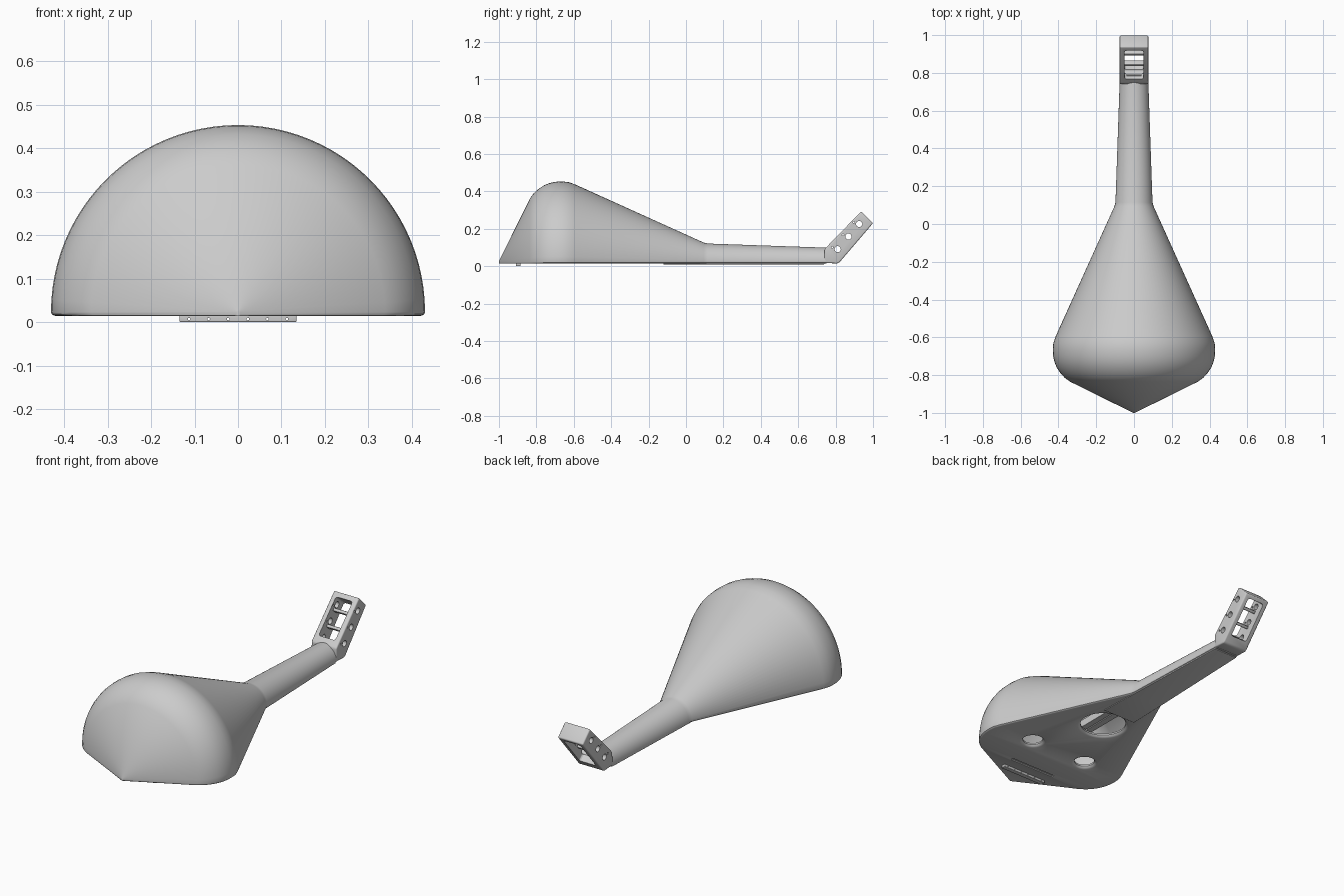
import bpy
import bmesh
from math import sin, cos, pi, atan2
from mathutils import Matrix, Vector

cube = bpy.data.objects.get("Cube")
if cube:
    bpy.data.objects.remove(cube, do_unlink=True)

grey = bpy.data.materials.new("plain grey")
grey.use_nodes = True
grey.diffuse_color = (0.6, 0.6, 0.6, 1)
grey.node_tree.nodes["Principled BSDF"].inputs["Base Color"].default_value = grey.diffuse_color


def finish(name, bm):
    bmesh.ops.recalc_face_normals(bm, faces=bm.faces)
    mesh = bpy.data.meshes.new(name)
    bm.to_mesh(mesh)
    bm.free()
    mesh.materials.append(grey)
    obj = bpy.data.objects.new(name, mesh)
    bpy.context.collection.objects.link(obj)
    return obj


def activate(obj):
    bpy.ops.object.select_all(action='DESELECT')
    obj.select_set(True)
    bpy.context.view_layer.objects.active = obj


def smooth(obj):
    activate(obj)
    bpy.ops.object.shade_smooth_by_angle(angle=pi / 6)


def cut(obj, cutter):
    mod = obj.modifiers.new("cut", 'BOOLEAN')
    mod.object, mod.operation, mod.solver = cutter, 'DIFFERENCE', 'EXACT'
    activate(obj)
    bpy.ops.object.modifier_apply(modifier=mod.name)
    bpy.data.objects.remove(cutter, do_unlink=True)


def bevel(obj, width):
    mod = obj.modifiers.new("bevel", 'BEVEL')
    mod.width, mod.segments = width, 3
    activate(obj)
    bpy.ops.object.modifier_apply(modifier=mod.name)


def loft(name, rings):
    """Skin closed rings of points and cap both ends."""
    bm = bmesh.new()
    rows = [[bm.verts.new(p) for p in ring] for ring in rings]
    n = len(rows[0])
    for a, b in zip(rows, rows[1:]):
        for i in range(n):
            j = (i + 1) % n
            bm.faces.new((a[i], a[j], b[j], b[i]))
    bm.faces.new(rows[0])
    bm.faces.new(rows[-1])
    return finish(name, bm)


def box(name, size, centre, turn=0):
    bm = bmesh.new()
    m = Matrix.Translation(centre) @ Matrix.Rotation(turn, 4, 'X') @ Matrix.Diagonal((*size, 1))
    bmesh.ops.create_cube(bm, size=1, matrix=m)
    return finish(name, bm)


def rod(name, radius, depth, centre, axis, sides=24):
    bm = bmesh.new()
    m = Matrix.Translation(centre) @ Matrix.Rotation(pi / 2, 4, axis)
    bmesh.ops.create_cone(bm, cap_ends=True, segments=sides, radius1=radius,
                          radius2=radius, depth=depth, matrix=m)
    return finish(name, bm)


def half_ring(y, r, base, floor):
    """Half-round section with softly rounded lower corners."""
    c = min(0.012, r * 0.3)
    pts = [(r * cos(pi * i / 48), y, base + r * sin(pi * i / 48)) for i in range(49)]
    arc = [(r - c * (1 - cos(a)), base - (base - floor) * sin(a)) for a in (pi / 6, pi / 3, pi / 2)]
    pts += [(-x, y, z) for x, z in arc] + [(x, y, z) for x, z in reversed(arc)]
    return pts


# Hollow half-round body with a slim neck
profile = [(-1, .004), (-.835, .338), (-.815, .366), (-.79, .389), (-.76, .409), (-.73, .421),
           (-.70, .428), (-.665, .430), (-.63, .427), (-.595, .415), (.095, .103),
           (.115, .098), (.75, .076)]
body = loft("body_and_neck", [half_ring(y, r, .023, .014) for y, r in profile])
hollow = [(-.955, .02)] + [(y, r - .02) for y, r in profile[1:-3]] + [(.03, .09)]
cut(body, loft("hollow", [half_ring(y, r, .042, .034) for y, r in hollow]))

# Round sound holes with flared lips
for x, y, r in ((0, -.25, .118), (.175, -.61, .052), (-.175, -.61, .052)):
    lip = [(r + .015, .005), (r + .015, .014), (r + .006, .018), (r, .025), (r, .06)]
    cut(body, loft("hole", [[(x + q * cos(pi * i / 24), y + q * sin(pi * i / 24), z)
                             for i in range(48)] for q, z in lip]))

# Shallow slot across the soundboard
cut(body, box("slot", (.28, .016, .02), (0, -.82, .01)))
smooth(body)

# Long brace inside the body
for x in (-.02, .02):
    box("inner_brace", (.034, .95, .04), (x, -.4, .07))

# Flat fingerboard under the neck
finger = loft("fingerboard", [[(-w, y, .010), (w, y, .010), (w, y, .020), (-w, y, .020)]
                              for y, w in ((-.12, .1), (.1, .094), (.74, .072))])
bevel(finger, .002)
smooth(finger)

# String holder bar with six string holes
holder = box("string_holder", (.27, .026, .018), (0, -.897, .009))
bevel(holder, .003)
for i in range(6):
    cut(holder, rod("string_hole", .003, .1, (-.1125 + .045 * i, -.897, .007), 'X', 12))
smooth(holder)

# Angled head, opened by a long window
side = [(.74, .018), (.81, .014), (.822, .022), (1.0, .23), (.937, .293), (.752, .103), (.74, .09)]
head = loft("head", [[(x, y, z) for y, z in side] for x in (-.076, .076)])
bevel(head, .007)
tilt = atan2(.208, .178)
along = Vector((0, cos(tilt), sin(tilt)))
across = Vector((0, -sin(tilt), cos(tilt)))
start = Vector((0, .787, .063))
window = box("window", (.1, .215, .3), start + along * .137, tilt)
bevel(window, .012)
cut(head, window)

# Peg holes with small string holes beside them
for i in range(3):
    peg = start + along * (.037 + .0885 * i)
    cut(head, rod("peg_hole", .0165, .4, peg, 'Y'))
    cut(head, rod("pin_hole", .005, .4, peg + across * .028 - along * .012, 'Y', 12))
smooth(head)

# Cross bars in the window
for t in (.097, .185):
    bar = box("cross_bar", (.11, .016, .03), start + along * t, tilt)
    bevel(bar, .004)
    smooth(bar)
